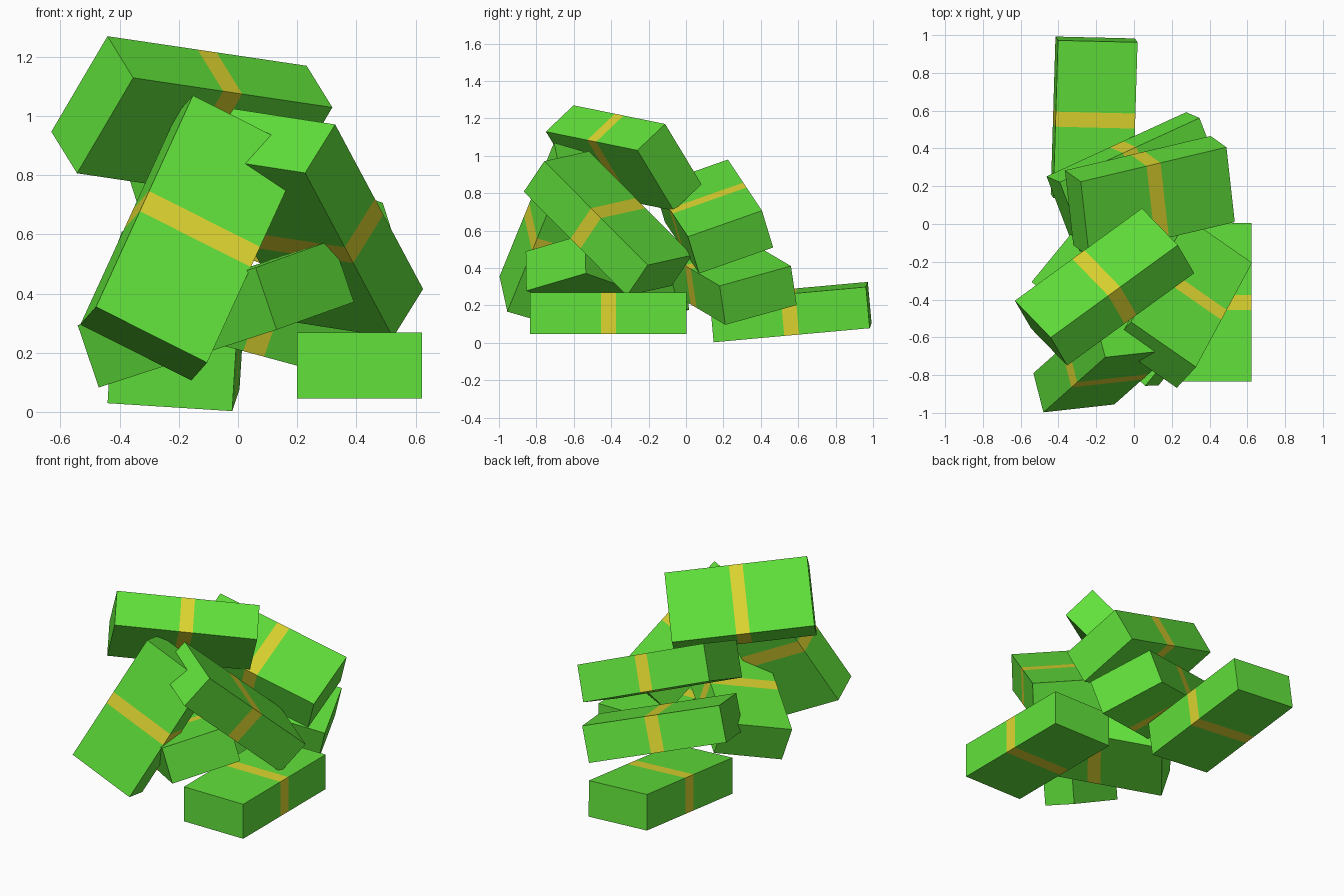
import bpy, bmesh
from mathutils import Vector, Matrix

default = bpy.data.objects.get("Cube")
if default:
    bpy.data.objects.remove(default, do_unlink=True)

LENGTH, WIDTH, THICK, BAND = 0.838, 0.422, 0.222, 0.08


def material(name, color):
    mat = bpy.data.materials.new(name)
    mat.use_nodes = True
    mat.diffuse_color = color
    mat.node_tree.nodes["Principled BSDF"].inputs["Base Color"].default_value = color
    return mat


green = material("note_green", (0.12, 0.76, 0.043, 1))
yellow = material("band_yellow", (0.74, 0.68, 0.03, 1))


# One bundle: a block cut on both sides of a flush paper band
def bundle(name, center, along, up):
    bm = bmesh.new()
    bmesh.ops.create_cube(bm, size=1)
    bmesh.ops.scale(bm, vec=(LENGTH, WIDTH, THICK), verts=bm.verts)
    for side in (-1, 1):
        bmesh.ops.bisect_plane(bm, geom=bm.verts[:] + bm.edges[:] + bm.faces[:],
                               plane_co=(side * BAND / 2, 0, 0), plane_no=(1, 0, 0))
    for face in bm.faces:
        face.material_index = int(abs(face.calc_center_median().x) < BAND / 2)
    mesh = bpy.data.meshes.new(name)
    bm.to_mesh(mesh)
    bm.free()
    mesh.materials.append(green)
    mesh.materials.append(yellow)
    obj = bpy.data.objects.new(name, mesh)
    bpy.context.collection.objects.link(obj)

    # Square frame from the long direction and the thickness direction
    x = Vector(along).normalized()
    y = Vector(up).cross(x).normalized()
    z = x.cross(y)
    rotation = Matrix((x, y, z)).transposed().to_4x4()
    obj.matrix_world = Matrix.Translation(center) @ rotation


# Loose heap: name, centre, long direction, thickness direction
bundle("flat_bundle", (0.41, -0.415, 0.157), (0, 1, 0), (0, 0, 1))
bundle("back_bundle", (-0.211, 0.56, 0.164), (0.025, 0.833, 0.075), (0.061, -0.092, 0.994))
bundle("top_bundle", (-0.156, -0.333, 0.988), (0.674, 0.49, -0.10), (-0.088, 0.146, 0.14))
bundle("front_leaning_bundle", (-0.155, -0.727, 0.588), (0.327, 0.291, 0.714), (0.054, -0.21, 0.061))
bundle("left_leaning_bundle", (0.254, -0.417, 0.638), (0.297, 0.552, -0.556), (0.101, 0.11, 0.16))
bundle("rear_upper_bundle", (0.084, 0.147, 0.675), (0.762, 0.18, -0.27), (0.085, -0.058, 0.192))
bundle("rear_lower_bundle", (0.015, 0.216, 0.353), (0.74, 0.34, -0.2), (0.074, -0.027, 0.2))
bundle("inner_bundle", (-0.075, -0.421, 0.332), (0.6, -0.55, 0.195), (-0.075, 0, 0.21))
